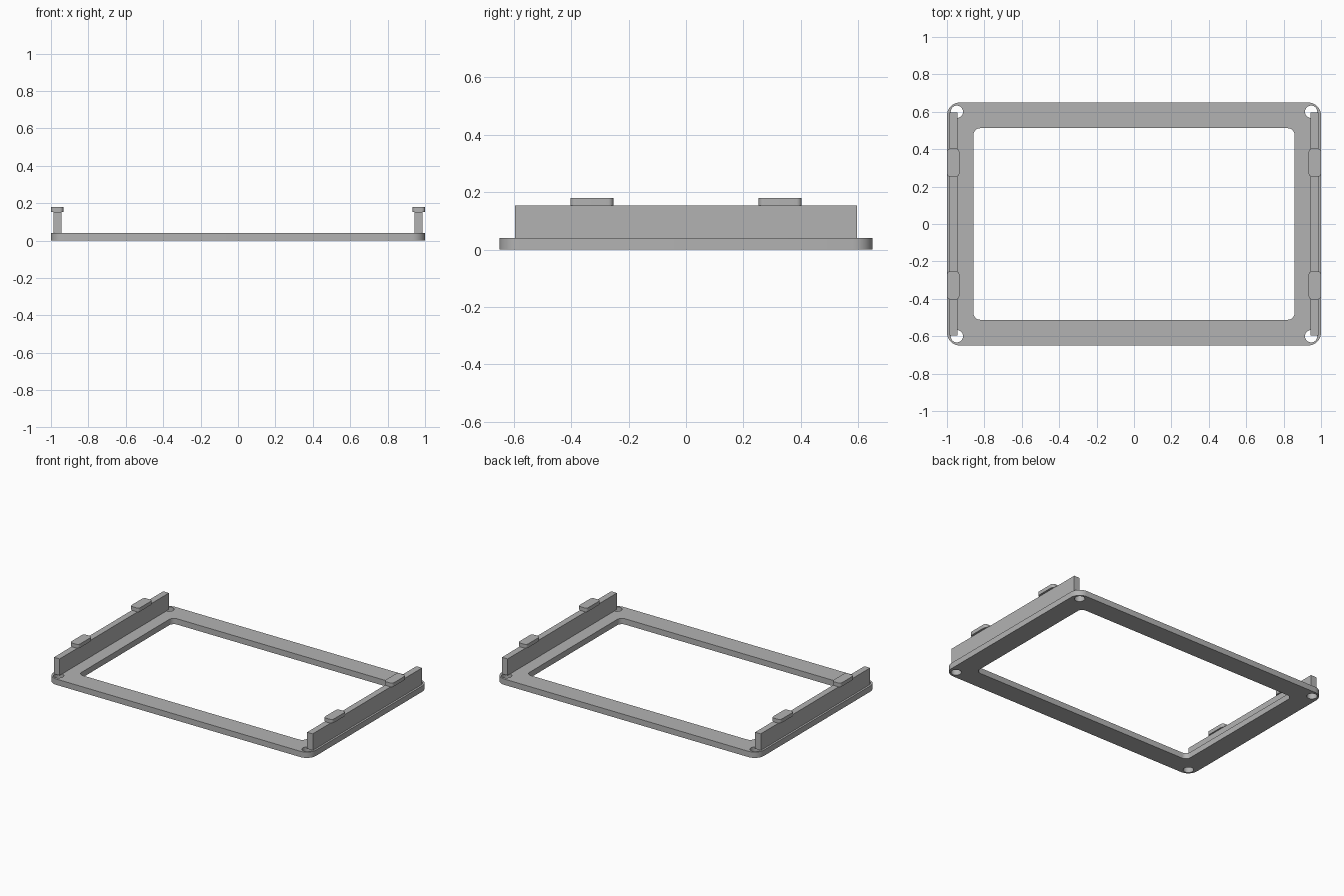
import bpy, bmesh
from math import sin, cos, pi, radians

cube = bpy.data.objects.get("Cube")
if cube:
    bpy.data.objects.remove(cube, do_unlink=True)

grey = bpy.data.materials.new("plain grey")
grey.use_nodes = True
colour = (0.45, 0.45, 0.45, 1)
grey.diffuse_color = colour
grey.node_tree.nodes["Principled BSDF"].inputs["Base Color"].default_value = colour


def rounded_rect(cx, cy, hx, hy, r, steps=8):
    """Outline of a rectangle with rounded corners (a circle when r = hx = hy)."""
    pts = []
    for q, (sx, sy) in enumerate([(1, 1), (-1, 1), (-1, -1), (1, -1)]):
        for i in range(steps + 1):
            a = (q + i / steps) * pi / 2
            pts.append((cx + sx * (hx - r) + r * cos(a),
                        cy + sy * (hy - r) + r * sin(a)))
    return pts


def extruded(name, outlines, z0, z1):
    """Solid plate: first outline is the border, the others are holes."""
    bm = bmesh.new()
    for pts in outlines:
        vs = [bm.verts.new((x, y, z0)) for x, y in pts]
        for a, b in zip(vs, vs[1:] + vs[:1]):
            bm.edges.new((a, b))
    bmesh.ops.remove_doubles(bm, verts=bm.verts, dist=1e-5)
    bmesh.ops.triangle_fill(bm, edges=bm.edges[:], use_beauty=True)
    res = bmesh.ops.extrude_face_region(bm, geom=bm.faces[:], use_keep_orig=True)
    top = [g for g in res["geom"] if isinstance(g, bmesh.types.BMVert)]
    bmesh.ops.translate(bm, verts=top, vec=(0, 0, z1 - z0))
    bmesh.ops.recalc_face_normals(bm, faces=bm.faces)
    mesh = bpy.data.meshes.new(name)
    bm.to_mesh(mesh)
    bm.free()
    mesh.materials.append(grey)
    ob = bpy.data.objects.new(name, mesh)
    bpy.context.collection.objects.link(ob)
    bpy.ops.object.select_all(action="DESELECT")
    ob.select_set(True)
    bpy.context.view_layer.objects.active = ob
    bpy.ops.object.shade_smooth_by_angle(angle=radians(30))
    return ob


# Base frame with a window and four screw holes
holes = [rounded_rect(sx * 0.947, sy * 0.6, 0.033, 0.033, 0.033)
         for sx in (-1, 1) for sy in (-1, 1)]
extruded("base_frame",
         [rounded_rect(0, 0, 1, 0.65, 0.07), rounded_rect(0, 0, 0.858, 0.512, 0.035)] + holes,
         0, 0.04)

# Side walls, each carrying two rounded clips
for side, sx in (("left", 1), ("right", -1)):
    x = sx * 0.965
    wall = [(x + dx * 0.0215, dy * 0.595) for dx, dy in [(1, 1), (-1, 1), (-1, -1), (1, -1)]]
    extruded(side + "_wall", [wall], 0.04, 0.154)
    for end, sy in (("front", -1), ("back", 1)):
        extruded(f"{side}_{end}_clip",
                 [rounded_rect(sx * 0.967, sy * 0.328, 0.033, 0.075, 0.018)], 0.154, 0.18)
